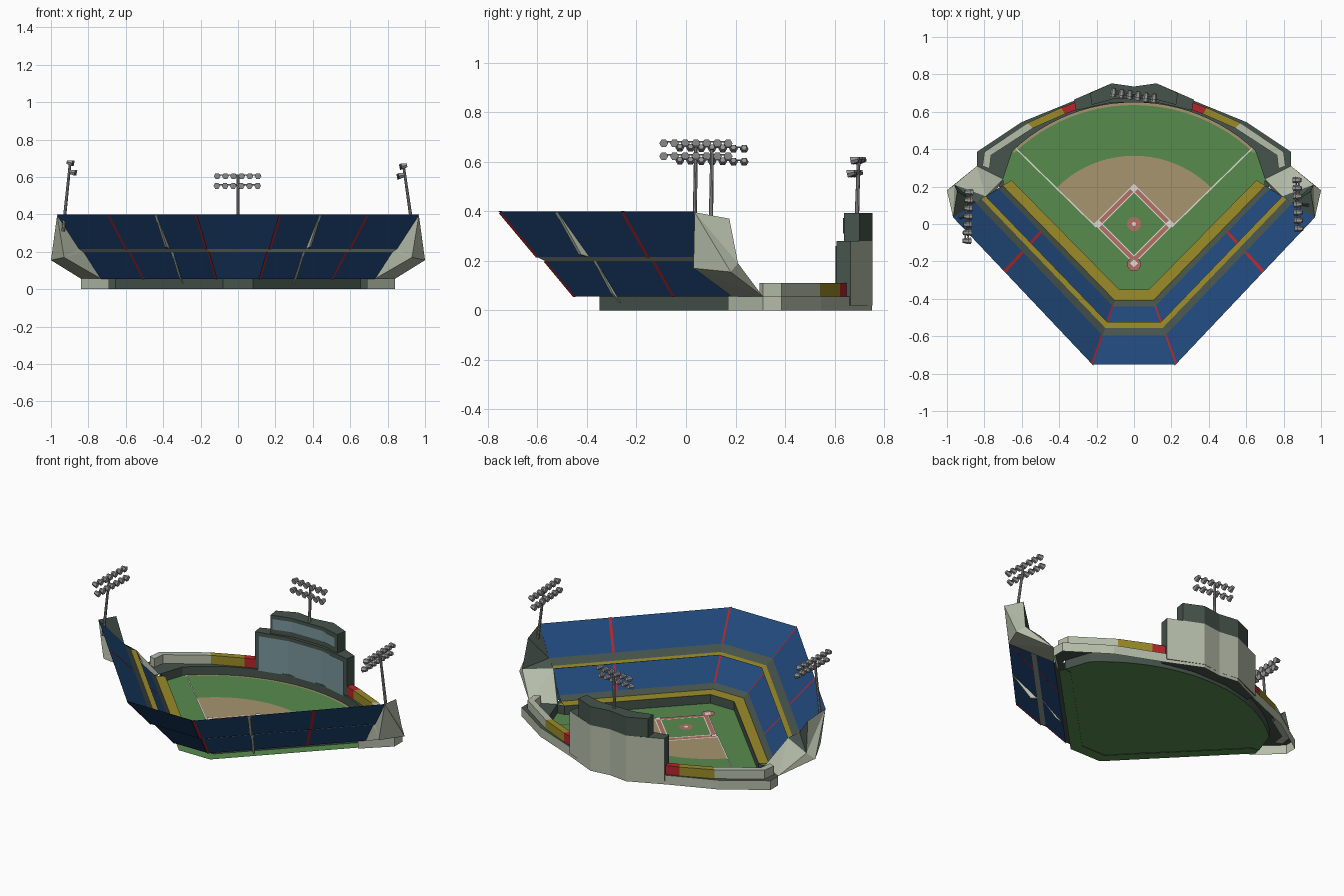
import bpy, bmesh, math
from mathutils import Vector

if "Cube" in bpy.data.objects:
    bpy.data.objects.remove(bpy.data.objects["Cube"])

def mat(name, r, g, b):
    m = bpy.data.materials.new(name)
    m.diffuse_color = [(c / 255) ** 2.2 for c in (r, g, b)] + [1]
    m.use_nodes = True
    m.node_tree.nodes["Principled BSDF"].inputs["Base Color"].default_value = m.diffuse_color
    return m

GREEN = mat("grass", 88, 138, 78); DIRT = mat("dirt", 165, 148, 110)
YELLOW = mat("yellow", 152, 138, 45); DARK = mat("dark_grey", 72, 84, 77)
CREAM = mat("cream", 180, 188, 168); RED = mat("red", 180, 42, 46)
BLUE = mat("seat_blue", 38, 74, 122); GLASS = mat("glass", 120, 148, 155)
PINK = mat("clay", 178, 112, 102); WHITE = mat("white", 225, 222, 215)
STEEL = mat("steel", 150, 150, 150)

def mesh(name, verts, faces, m, fix=False):
    me = bpy.data.meshes.new(name)
    me.from_pydata([tuple(v) for v in verts], [], faces)
    me.materials.append(m)
    if fix:
        bm = bmesh.new(); bm.from_mesh(me)
        bmesh.ops.recalc_face_normals(bm, faces=bm.faces)
        bm.to_mesh(me); bm.free()
    ob = bpy.data.objects.new(name, me)
    bpy.context.collection.objects.link(ob)
    return ob

def flat(name, pts, z, m):
    return mesh(name, [(x, y, z) for x, y in pts], [range(len(pts))], m)

def loft(name, a, b, m, closed=False):
    n = len(a)
    return mesh(name, a + b, [(i, (i + 1) % n, n + (i + 1) % n, n + i)
                              for i in range(n if closed else n - 1)], m)

def wall(name, pts, z0, z1, m, closed=False):
    return loft(name, [(x, y, z0) for x, y in pts], [(x, y, z1) for x, y in pts], m, closed)

def prism(name, pts, z0, z1, m):
    n = len(pts)
    return mesh(name, [(x, y, z) for z in (z0, z1) for x, y in pts],
                [range(n), range(n, 2 * n)] + [(i, (i + 1) % n, n + (i + 1) % n, n + i) for i in range(n)], m, True)

def mir(pts):
    return [(-p[0], *p[1:]) for p in reversed(pts)]

def arc(cx, cy, r, a0, a1, n):
    return [(cx + r * math.cos(math.radians(a0 + (a1 - a0) * i / n)),
             cy + r * math.sin(math.radians(a0 + (a1 - a0) * i / n))) for i in range(n + 1)]

# stand position: d = distance outward, t = along the side wing, s = side
def P(d, t, z, s=1):
    cx, cy = 0.08 + 0.36 * d, -0.35 - d
    ex, ey = 0.655 + 0.78 * d, 0.235 - 0.5 * d
    return (s * (cx + (ex - cx) * t), cy + (ey - cy) * t, z)

def row(d, z):
    return [P(d, 1, z, -1), P(d, 0, z, -1), P(d, 0, z), P(d, 1, z)]

def xy(pts):
    return [p[:2] for p in pts]

# field
out = arc(0, -0.292, 0.942, 46.4, 133.6, 24)
corner = [(0.70, 0.24)]
flat("grass_field", xy(row(0.07, 0)) + corner + out + mir(corner), 0.003, GREEN)
track = arc(0, -0.292, 0.928, 46.4, 133.6, 24)
loft("warning_track", [(x, y, .005) for x, y in out], [(x, y, .005) for x, y in track], DIRT)
H = (0, -0.21)
flat("infield_dirt", [H] + arc(0, -0.22, 0.585, 45, 135, 20), 0.006, DIRT)
for nm, r, z, m in (("base_line_edge", .215, .008, WHITE), ("base_path", .207, .009, PINK),
                    ("inner_line", .175, .010, WHITE), ("infield_grass", .167, .011, GREEN)):
    flat(nm, [(0, -r), (r, 0), (0, r), (-r, 0)], z, m)
flat("home_circle", arc(0, -0.215, .037, 0, 345, 23), 0.013, PINK)
flat("mound", arc(0, 0, .037, 0, 345, 23), 0.013, PINK)
flat("pitching_spot", arc(0, 0, .012, 0, 300, 5), 0.015, WHITE)
for bx, by in ((.19, 0), (-.19, 0), (0, .19), (0, -.21)):
    flat("base", [(bx, by - .022), (bx + .022, by), (bx, by + .022), (bx - .022, by)], .0145, WHITE)
for s in (1, -1):
    flat("foul_line", [(s * .2, -.013), (s * .205, -.018), (s * .635, .402), (s * .63, .407)], .0075, WHITE)

# field wall and outfield base
inner = xy(row(0, 0)) + corner + out + mir(corner)
wall("field_wall", inner, 0, .056, DARK, True)
half = [(.69, .17), (.84, .31), (.84, .385), (.60, .545), (.33, .655), (.12, .75)]
outer = half + [(0, .735)] + mir(half)
wall("outfield_outer_wall", outer, 0, .056, CREAM)
flat("outfield_deck", outer + mir(corner) + out[::-1] + corner, .056, DARK)

# outfield bleachers
def band(name, pts, m, s):
    ins = []
    for x, y in pts:
        v = Vector((x, y)); ins.append(v - v.normalized() * .04)
    prism(name, [(s * x, y) for x, y in pts + [tuple(v) for v in reversed(ins)]], .056, .11, m)

for s in (1, -1):
    band("cream_bleacher", [(.81, .31), (.80, .385), (.57, .54)], CREAM, s)
    band("yellow_bleacher", [(.57, .54), (.39, .622)], YELLOW, s)
    band("red_bleacher", [(.39, .622), (.30, .655)], RED, s)

# grandstand surfaces, lower then upper deck
for nm, a, b, m in (
        ("lower_front_box", (0, .057), (.06, .06), YELLOW), ("lower_parapet", (.06, .06), (.09, .085), DARK),
        ("lower_seats", (.09, .085), (.22, .205), BLUE), ("lower_floor", (0, .055), (.10, .055), DARK),
        ("lower_underside", (.10, .055), (.22, .20), BLUE), ("concourse_edge", (.22, .20), (.25, .215), CREAM),
        ("upper_floor", (.175, .212), (.25, .215), DARK), ("upper_front_box", (.175, .215), (.205, .218), YELLOW),
        ("upper_parapet", (.205, .218), (.245, .25), DARK), ("upper_seats", (.245, .25), (.40, .398), BLUE),
        ("upper_underside", (.25, .215), (.40, .395), BLUE)):
    loft(nm, row(*a), row(*b), m)

# red aisles above and below the seats
for s in (1, -1):
    for t in (0, .63):
        for a, b in (((.09, .087), (.22, .207)), ((.245, .252), (.40, .40)),
                     ((.10, .053), (.22, .198)), ((.25, .213), (.40, .393))):
            w = .008
            mesh("red_aisle", [P(a[0], t - w, a[1], s), P(a[0], t + w, a[1], s),
                               P(b[0], t + w, b[1], s), P(b[0], t - w, b[1], s)], [(0, 1, 2, 3)], RED)
    # support fins under the wings
    for tri in (((.40, .395), (.25, .215), (.29, .225)), ((.22, .20), (.10, .03), (.14, .07))):
        vs = [P(d, t, z, s) for t in (.283, .297) for d, z in tri]
        mesh("support_fin", vs, [(0, 1, 2), (3, 4, 5), (0, 1, 4, 3), (1, 2, 5, 4), (2, 0, 3, 5)], CREAM, True)

    # stand end caps
    f = lambda p: (s * p[0], *p[1:])
    top, back, low = P(.40, 1, .396, s), f((.945, .175, .37)), f((.96, .21, .19))
    tip, foot, root = f((1.0, .18, .155)), f((.84, .31, .056)), f((.93, .03, .17))
    mesh("end_outer_panel", [top, back, low, tip, root], [(0, 1, 2), (0, 2, 3), (0, 3, 4)], CREAM)
    mid, step, base = P(.245, 1, .25, s), P(.22, 1, .20, s), P(.10, 1, .056, s)
    mesh("end_inner_panel", [top, back, low, mid, P(.175, 1, .215, s)], [(0, 1, 3), (1, 2, 3), (2, 4, 3)], DARK)
    mesh("end_slope", [low, tip, foot, base, P(.175, 1, .215, s), f((.70, .24, .056))],
         [(0, 1, 2), (0, 2, 4), (4, 2, 5), (4, 5, 3)], CREAM)
    mesh("end_underside", [root, tip, foot, base, step, top, P(.25, 1, .215, s)],
         [(0, 1, 2), (0, 2, 3), (0, 3, 4), (0, 4, 6), (0, 6, 5)], CREAM)

# scoreboard
def board(name, front, rear, z0, z1, backcolor):
    pts = mir(front)[::1] + front + rear + [(0, .735)] + mir(rear)
    ob = prism(name, pts, z0, z1, DARK)
    ob.data.materials.append(backcolor)
    for p in ob.data.polygons:
        if p.normal.y > .3:
            p.material_index = 1
    k = [(x * .93, y - .003) for x, y in mir(front) + front]
    wall(name + "_screen", k, z0 + .03, z1 - .02, GLASS)

board("lower_scoreboard", [(.12, .65), (.31, .607)], [(.32, .665), (.12, .752)], .02, .28, CREAM)
board("upper_scoreboard", [(.11, .668), (.225, .637)], [(.235, .70), (.12, .752)], .28, .393, DARK)

# light towers
def rod(name, a, b, r0, r1, n):
    a, b = Vector(a), Vector(b)
    q = (b - a).to_track_quat('Z', 'Y')
    ring = lambda c, r: [c + q @ Vector((r * math.cos(i * math.tau / n), r * math.sin(i * math.tau / n), 0)) for i in range(n)]
    mesh(name, ring(a, r0) + ring(b, r1),
         [range(n), range(n, 2 * n)] + [(i, (i + 1) % n, n + (i + 1) % n, n + i) for i in range(n)], STEEL, True)

def tower(foot, head, along, face, count, span):
    along, face, head = Vector(along).normalized(), Vector(face), Vector(head)
    rod("light_pole", foot, head, .009, .007, 8)
    for k in (0, 1):
        c = head + Vector((0, 0, -.052 * k)) + face * .014 * k
        rod("light_bar", c - along * span / 2, c + along * span / 2, .004, .004, 6)
        for i in range(count):
            p = c + along * span * (i / (count - 1) - .5)
            rod("lamp", p - face * .014, p + face * .016 - Vector((0, 0, .006)), .011, .018, 6)

tower((-.935, .035, .31), (-.897, .04, .68), (.04, 1, .0), (1, 0, 0), 7, .26)
tower((.935, .10, .31), (.885, .105, .66), (-.04, 1, -.02), (-1, 0, 0), 7, .26)
tower((0, .69, .385), (0, .697, .61), (1, -.14, 0), (-.14, -1, 0), 6, .22)
